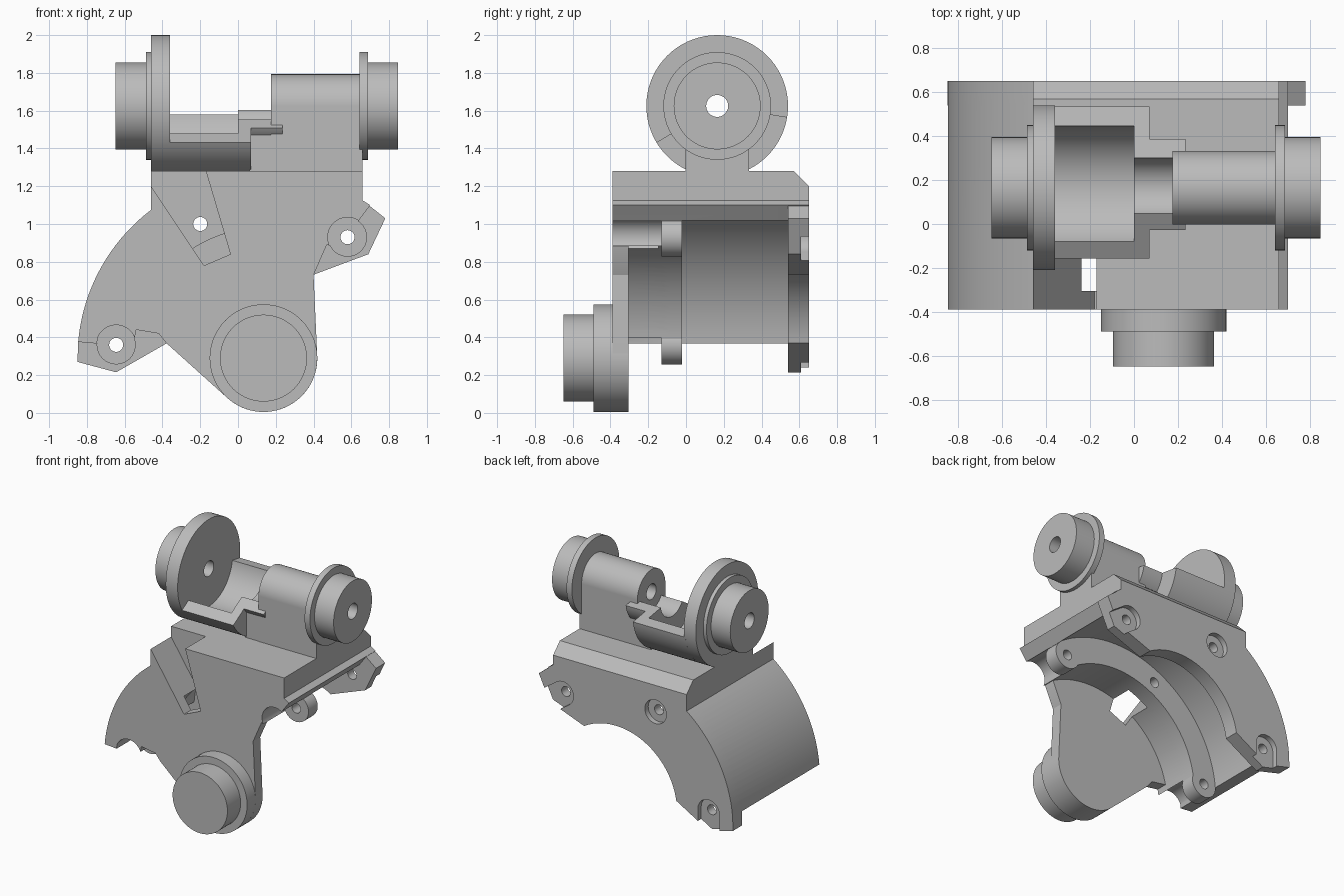
import bpy, bmesh, math
from mathutils import Vector

if "Cube" in bpy.data.objects:
    bpy.data.objects.remove(bpy.data.objects["Cube"])

grey = bpy.data.materials.new("plain grey")
grey.diffuse_color = (0.5, 0.5, 0.5, 1)
grey.use_nodes = True
grey.node_tree.nodes["Principled BSDF"].inputs["Base Color"].default_value = grey.diffuse_color
CX, CZ = 0.135, 0.29          # axis of the curved housing (runs along y)
UY, UZ = 0.165, 1.625         # axis of the upper mount (runs along x)


def arc(cx, cy, r, a0, a1, step=2.5):
    n = max(2, int(abs(a1 - a0) / step))
    return [(cx + r * math.cos(math.radians(a0 + (a1 - a0) * i / n)),
             cy + r * math.sin(math.radians(a0 + (a1 - a0) * i / n))) for i in range(n + 1)]


def circle(cx, cy, r):
    return arc(cx, cy, r, 0, 360, 5)[:-1]


def sector(cx, cy, r0, r1, a0, a1):
    return arc(cx, cy, r1, a0, a1) + arc(cx, cy, r0, a1, a0)


def prism(name, pts, a, b, axis="Y"):
    """Extrude a profile: (x, z) along y, or (y, z) along x."""
    bm = bmesh.new()
    put = (lambda p, d: (p[0], d, p[1])) if axis == "Y" else (lambda p, d: (d, p[0], p[1]))
    lo = [bm.verts.new(put(p, a)) for p in pts]
    hi = [bm.verts.new(put(p, b)) for p in pts]
    bm.faces.new(lo)
    bm.faces.new(hi)
    for i in range(len(pts)):
        j = (i + 1) % len(pts)
        bm.faces.new((lo[i], lo[j], hi[j], hi[i]))
    bmesh.ops.recalc_face_normals(bm, faces=bm.faces)
    me = bpy.data.meshes.new(name)
    bm.to_mesh(me)
    bm.free()
    me.materials.append(grey)
    ob = bpy.data.objects.new(name, me)
    bpy.context.collection.objects.link(ob)
    return ob


def boolean(ob, others, op):
    bpy.context.view_layer.objects.active = ob
    for o in others:
        m = ob.modifiers.new("bool", "BOOLEAN")
        m.operation, m.object, m.solver = op, o, "EXACT"
        bpy.ops.object.modifier_apply(modifier=m.name)
        bpy.data.objects.remove(o, do_unlink=True)


def smooth(ob):
    bpy.ops.object.select_all(action="DESELECT")
    ob.select_set(True)
    bpy.context.view_layer.objects.active = ob
    bpy.ops.object.shade_smooth_by_angle(angle=math.radians(25))


screws = [(-0.645, 0.36), (-0.2, 1.0), (0.58, 0.93)]
A0, A1 = 55.3, 175            # angular span of the curved shell

# Outer shell with the flat block on top
housing = prism("housing", [(-0.46, 1.28), (0.66, 1.28), (0.66, 1.125), (0.70, 1.10)]
                + arc(CX, CZ, 0.885, A0, A1) + arc(CX, CZ, 0.985, A1, 127.2), -0.39, 0.65)

# Thick front wall, with round recesses in front of the end screws
infill = prism("front_infill", sector(CX, CZ, 0.69, 0.93, A0, A1), -0.39, -0.08)
boolean(infill, [prism("recess", circle(*screws[i], 0.105), -0.5, -0.13) for i in (0, 2)], "DIFFERENCE")

# Front plate running down to the lower boss
plate = prism("front_plate", arc(CX, CZ, 0.285, 228, 360) + [(0.40, 0.73), (0.47, 0.89)]
              + arc(CX, CZ, 0.72, 62, 165) + [(-0.54, 0.44), (-0.42, 0.42), (-0.38, 0.37)],
              -0.39, -0.305)

# Screw ring with rounded ends
ring = prism("screw_ring", sector(CX, CZ, 0.69, 0.885, A0, A1), -0.13, -0.02)
ends = [prism("ring_end", circle(*screws[i], 0.103), -0.13, -0.02) for i in (0, 2)]

# Back plate with tabs and open counterbores
back = prism("back_plate", arc(CX, CZ, 0.985, 127.2, A1)
             + [(-0.85, 0.27), (-0.645, 0.215)] + arc(CX, CZ, 0.515, 171, 59)
             + [(0.69, 0.84), (0.78, 1.03), (0.66, 1.125), (0.66, 1.28), (-0.46, 1.28)], 0.54, 0.65)
bores = [prism("bore", circle(x, z, 0.09), 0.61, 0.7) for x, z in screws]
for (x, z), tx, tz in ((screws[0], 0, -1), (screws[2], 0.82, -0.57)):
    nx, nz, w, d = -tz, tx, 0.09, 0.25
    bores.append(prism("bore_slot", [(x + nx * w, z + nz * w), (x - nx * w, z - nz * w),
                                     (x - nx * w + tx * d, z - nz * w + tz * d),
                                     (x + nx * w + tx * d, z + nz * w + tz * d)], 0.61, 0.7))
boolean(back, bores, "DIFFERENCE")

boolean(housing, [infill, plate, ring] + ends + [back], "UNION")

# Cut the front slot, the rear chamfer and the screw holes
cuts = [prism("slot", [(-0.46 - 0.1, 1.35), (-0.56, 1.35), (-0.19, 1.35), (-0.17, 1.28),
                       (-0.04, 0.84), (-0.18, 0.78), (-0.56, 1.35)][2:], -0.5, -0.145),
        prism("chamfer", [(0.57, 1.28), (0.57, 1.4), (0.8, 1.4), (0.8, 1.05)], -0.6, 1, "X")]
cuts += [prism("hole", circle(x, z, 0.037), -0.5, 0.8) for x, z in screws]
boolean(housing, cuts, "DIFFERENCE")
smooth(housing)

# Lower boss on the front plate
for name, r, a, b in (("lower_flange", 0.285, -0.49, -0.305), ("lower_boss", 0.23, -0.648, -0.48)):
    smooth(prism(name, circle(CX, CZ, r), a, b))

# Upper mount: discs, flanges and bosses along x
for name, r, a, b in (("left_disc", 0.375, -0.46, -0.36), ("left_flange", 0.285, -0.487, -0.45),
                      ("left_boss", 0.23, -0.648, -0.48), ("right_barrel", 0.168, 0.175, 0.66),
                      ("right_flange", 0.285, 0.643, 0.688), ("right_boss", 0.23, 0.68, 0.848)):
    ob = prism(name, circle(UY, UZ, r), a, b, "X")
    boolean(ob, [prism("axle_hole", circle(UY, UZ, 0.058), -1, 1, "X")], "DIFFERENCE")
    smooth(ob)

# Cradle, its end wall and the small saddle
for name, r0, r1, a, b in (("cradle", 0.285, 0.375, -0.37, 0.0), ("cradle_end", 0.138, 0.375, 0.0, 0.07),
                           ("saddle", 0.138, 0.225, 0.07, 0.235)):
    smooth(prism(name, sector(UY, UZ, r0, r1, 211, 351), a, b, "X"))

# Pedestal under the barrel and saddle
prism("saddle_base", [(0, 1.25), (0.333, 1.25), (0.333, 1.46), (0.165, 1.47), (0, 1.525)], 0.06, 0.18, "X")
pedestal = prism("pedestal", [(-0.003, 1.25), (0.333, 1.25), (0.333, UZ), (-0.003, UZ)], 0.175, 0.66, "X")
boolean(pedestal, [prism("axle_hole", circle(UY, UZ, 0.058), -1, 1, "X")], "DIFFERENCE")
